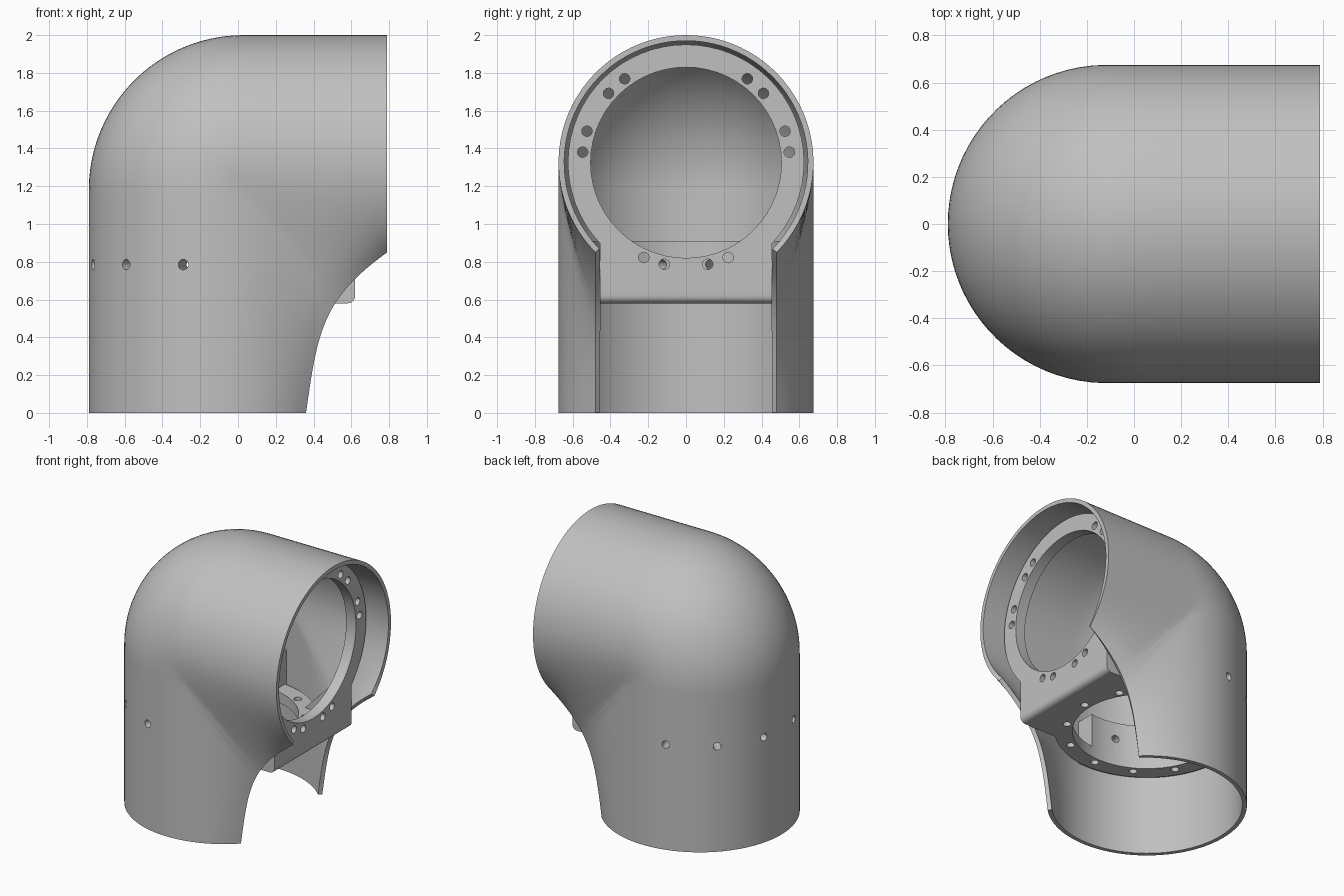
import bpy, bmesh
from math import sin, cos, pi, radians, asin, acos
from mathutils import Vector, Matrix

cube = bpy.data.objects.get("Cube")
if cube:
    bpy.data.objects.remove(cube)

AX, AZ = -0.115, 1.325      # axes of the upright and level tubes
R, WALL = 0.675, 0.03       # shell radius and thickness
BORE, RING = 0.505, 0.625   # flange hole and flange rim
FACE_X, FACE_Z, PLATE = 0.62, 0.58, 0.08
HALF = 0.455                # half width of the corner block
SCREW_R, SCREW = 0.55, 0.028

grey = bpy.data.materials.new("plain grey")
grey.use_nodes = True
grey.diffuse_color = (0.53, 0.53, 0.53, 1)
grey.node_tree.nodes["Principled BSDF"].inputs["Base Color"].default_value = grey.diffuse_color


def make(name, bm):
    bmesh.ops.recalc_face_normals(bm, faces=bm.faces)
    mesh = bpy.data.meshes.new(name)
    bm.to_mesh(mesh)
    bm.free()
    mesh.materials.append(grey)
    ob = bpy.data.objects.new(name, mesh)
    bpy.context.collection.objects.link(ob)
    return ob


def activate(ob):
    bpy.ops.object.select_all(action='DESELECT')
    ob.select_set(True)
    bpy.context.view_layer.objects.active = ob


def boolean(ob, other, operation, keep=False):
    mod = ob.modifiers.new("bool", 'BOOLEAN')
    mod.operation, mod.object, mod.solver = operation, other, 'EXACT'
    activate(ob)
    bpy.ops.object.modifier_apply(modifier=mod.name)
    if not keep:
        bpy.data.objects.remove(other)


def prism(name, points, offset):
    """Extrude a closed outline of 3D points by an offset."""
    bm = bmesh.new()
    face = bm.faces.new([bm.verts.new(p) for p in points])
    new = bmesh.ops.extrude_face_region(bm, geom=[face])["geom"]
    bmesh.ops.translate(bm, vec=offset, verts=[v for v in new if isinstance(v, bmesh.types.BMVert)])
    return make(name, bm)


def add_rod(bm, start, end, radius, sides):
    start, end = Vector(start), Vector(end)
    turn = (end - start).to_track_quat('Z', 'Y').to_matrix().to_4x4()
    bmesh.ops.create_cone(bm, cap_ends=True, segments=sides, radius1=radius, radius2=radius,
                          depth=(end - start).length,
                          matrix=Matrix.Translation((start + end) / 2) @ turn)


# Elbow shell: sections swept round the bend, open along the inner corner
BEND = 0.145
CX, CZ = AX + BEND, AZ - BEND
SLIT = 0.475
stations = [(Vector((AX, CZ * i / 14)), Vector((-1, 0))) for i in range(14)]
for i in range(25):
    a = pi / 2 * i / 24
    n = Vector((-cos(a), sin(a)))
    stations.append((Vector((CX, CZ)) + BEND * n, n))
stations += [(Vector((CX + (0.79 - CX) * i / 10, AZ)), Vector((0, 1))) for i in range(1, 11)]
lengths = [0]
for (a, _), (b, _) in zip(stations, stations[1:]):
    lengths.append(lengths[-1] + (b - a).length)
lip = [Vector(p) for p in ((0.36, 0), (0.42, 0.42), (0.44, 0.60), (0.79, 0.85))]


def lip_point(t):
    s = 1 - t
    return s**3 * lip[0] + 3 * s * s * t * lip[1] + 3 * s * t * t * lip[2] + t**3 * lip[3]


bm = bmesh.new()
limit, STEPS = acos(-SLIT / R), 64
rows = []
for (centre, normal), length in zip(stations, lengths):
    inner = (centre - lip_point(length / lengths[-1])) / SLIT
    row = []
    for j in range(STEPS + 1):
        phi = limit * (2 * j / STEPS - 1)
        u = R * cos(phi)
        w = max(0, -u / SLIT)
        w = w * w * (3 - 2 * w)
        p = centre + u * normal.lerp(inner, w)
        row.append(bm.verts.new((p.x, R * sin(phi), p.y)))
    rows.append(row)
for a, b in zip(rows, rows[1:]):
    for j in range(STEPS):
        bm.faces.new((a[j], a[j + 1], b[j + 1], b[j]))
shell = make("elbow_shell", bm)
top = max(shell.data.polygons, key=lambda f: f.center.z)
if top.normal.z < 0:
    shell.data.flip_normals()
solid = shell.modifiers.new("wall", 'SOLIDIFY')
solid.thickness, solid.offset = WALL, -1
activate(shell)
bpy.ops.object.modifier_apply(modifier=solid.name)


# Inner bracket: two ring flanges meeting in a square corner block
def flange_outline(reach):
    a0 = asin(HALF / RING)
    pts = [(reach, -HALF), (reach, HALF)]
    for i in range(49):
        a = a0 + (2 * pi - 2 * a0) * i / 48
        pts.append((RING * cos(a), RING * sin(a)))
    return pts


bracket = prism("flange_bracket",
                [(FACE_X, y, AZ - p) for p, y in flange_outline(AZ - FACE_Z)], (-PLATE, 0, 0))
base = prism("base_flange",
             [(AX + p, y, FACE_Z) for p, y in flange_outline(FACE_X - AX)], (0, 0, PLATE))
boolean(bracket, base, 'UNION')

# Half-round wall that takes the side screws
half = [(AX + 0.65 * cos(a), 0.65 * sin(a), FACE_Z + 0.01)
        for a in (radians(84 + 192 * i / 40) for i in range(41))]
boolean(bracket, prism("screw_wall", half, (0, 0, 0.32)), 'UNION')

# Corner ribs
for y in (-0.445, 0.39):
    rib = [(0.26, y, 0.64), (0.56, y, 0.64), (0.56, y, 0.95)]
    boolean(bracket, prism("corner_rib", rib, (0, 0.055, 0)), 'UNION')

# Round the outside corner of the block
bm = bmesh.new()
bm.from_mesh(bracket.data)
corner = [e for e in bm.edges
          if all(v.co.x > FACE_X - 0.005 and v.co.z < FACE_Z + 0.005 for v in e.verts)]
if corner:
    bmesh.ops.bevel(bm, geom=corner, offset=0.04, segments=5, profile=0.5, affect='EDGES')
bm.to_mesh(bracket.data)
bm.free()

# Main bores
bm = bmesh.new()
add_rod(bm, (AX, 0, 0.4), (AX, 0, 0.98), BORE, 56)
boolean(bracket, make("base_bore", bm), 'DIFFERENCE')
bm = bmesh.new()
add_rod(bm, (0.45, 0, AZ), (0.8, 0, AZ), BORE, 56)
boolean(bracket, make("front_bore", bm), 'DIFFERENCE')

# Screw holes in both flanges
bm = bmesh.new()
for angle in (5.8, 17.6, 41.8, 53.8, -66, -78):
    for side in (-1, 1):
        y, z = side * SCREW_R * cos(radians(angle)), AZ + SCREW_R * sin(radians(angle))
        add_rod(bm, (0.48, y, z), (0.7, y, z), SCREW, 14)
for i in range(12):
    a = radians(30 * i)
    x, y = AX + SCREW_R * cos(a), SCREW_R * sin(a)
    add_rod(bm, (x, y, 0.5), (x, y, 0.7), SCREW, 14)
boolean(bracket, make("flange_screws", bm), 'DIFFERENCE')

# Side screw holes through shell and wall
bm = bmesh.new()
for i in range(6):
    a = radians(105 + 30 * i)
    d = Vector((cos(a), sin(a), 0))
    hub = Vector((AX, 0, 0.785))
    add_rod(bm, hub + 0.4 * d, hub + 0.8 * d, SCREW, 14)
side_screws = make("side_screws", bm)
boolean(shell, side_screws, 'DIFFERENCE', keep=True)
boolean(bracket, side_screws, 'DIFFERENCE')

for ob in (shell, bracket):
    activate(ob)
    bpy.ops.object.shade_smooth_by_angle(angle=radians(30))
